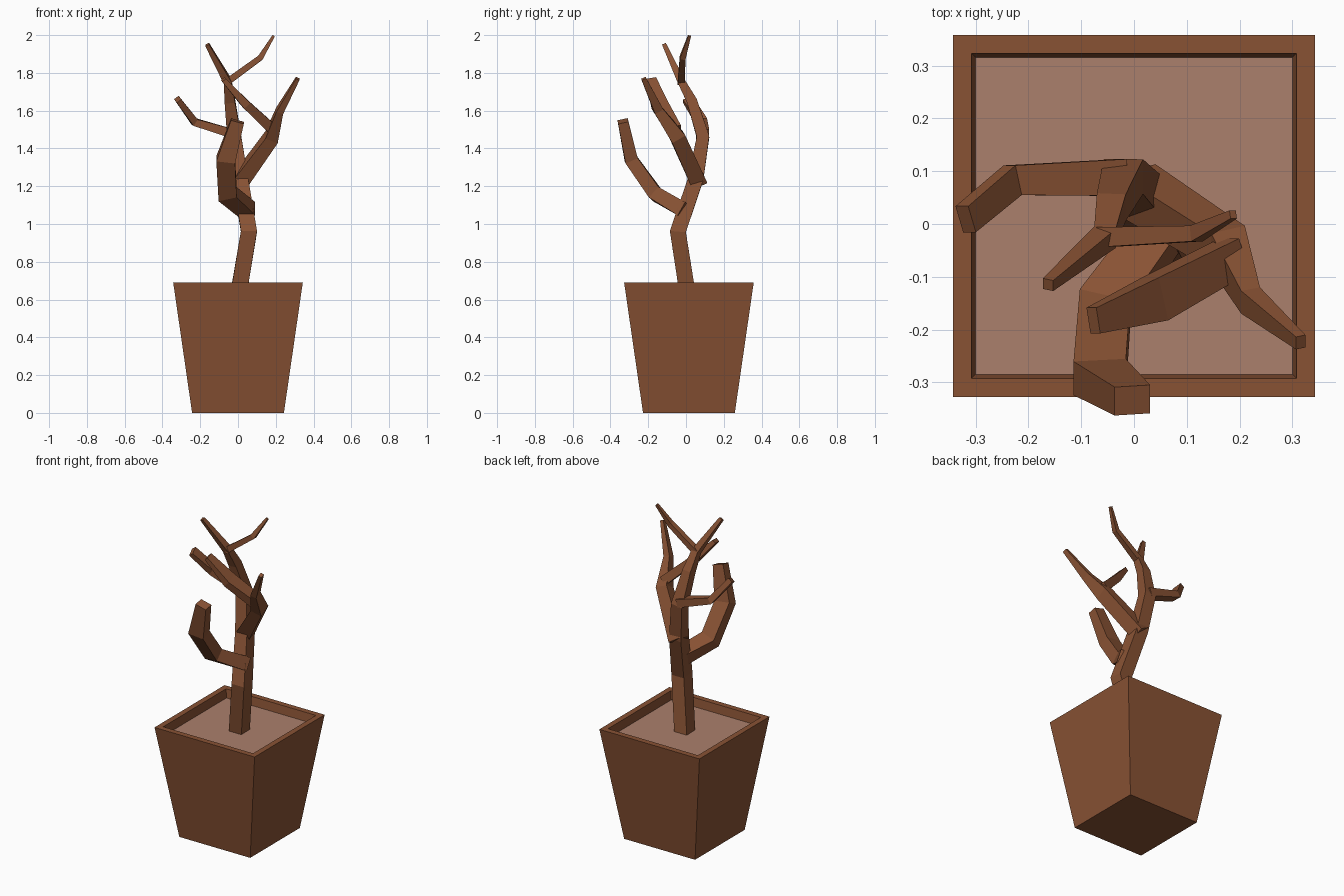
import bpy, bmesh
from mathutils import Vector

if "Cube" in bpy.data.objects:
    bpy.data.objects.remove(bpy.data.objects["Cube"])


def material(name, rgb):
    m = bpy.data.materials.new(name)
    m.diffuse_color = (*rgb, 1)
    m.use_nodes = True
    m.node_tree.nodes["Principled BSDF"].inputs["Base Color"].default_value = m.diffuse_color
    return m


brown = material("brown", (0.25, 0.085, 0.034))
earth = material("earth", (0.41, 0.215, 0.15))
CY = 0.0155  # pot centre in y


def add_object(name, bm, mat):
    bmesh.ops.recalc_face_normals(bm, faces=bm.faces)
    me = bpy.data.meshes.new(name)
    bm.to_mesh(me)
    bm.free()
    me.materials.append(mat)
    ob = bpy.data.objects.new(name, me)
    bpy.context.collection.objects.link(ob)
    return ob


def skin(bm, rings):
    """Join successive four-sided rings with quads."""
    for a, b in zip(rings, rings[1:]):
        for i in range(4):
            j = (i + 1) % 4
            bm.faces.new((a[i], a[j], b[j], b[i]))


def square(bm, half, z):
    return [bm.verts.new((x * half, CY + y * half, z))
            for x, y in ((-1, -1), (1, -1), (1, 1), (-1, 1))]


def branch(name, ref, path):
    """Tapered four-sided limb; path rows are x, y, z, width along ref, depth."""
    bm = bmesh.new()
    pts = [Vector(p[:3]) for p in path]
    rings = []
    for i, p in enumerate(pts):
        t = Vector()
        if i > 0:
            t += (p - pts[i - 1]).normalized()
        if i < len(pts) - 1:
            t += (pts[i + 1] - p).normalized()
        t.normalize()
        u = Vector(ref)
        u = (u - t * u.dot(t)).normalized()
        v = t.cross(u)
        w, d = path[i][3] / 2, path[i][4] / 2
        rings.append([bm.verts.new(p + u * a * w + v * b * d)
                      for a, b in ((-1, -1), (1, -1), (1, 1), (-1, 1))])
    skin(bm, rings)
    bm.faces.new(rings[0])
    bm.faces.new(rings[-1])
    return add_object(name, bm, brown)


# Tapered square pot with a rim and recessed inside
bm = bmesh.new()
pot = [square(bm, h, z) for h, z in
       ((0.243, 0), (0.343, 0.69), (0.308, 0.69), (0.300, 0.635))]
skin(bm, pot)
bm.faces.new(pot[0])
bm.faces.new(pot[-1])
add_object("pot", bm, brown)

# Soil surface
bm = bmesh.new()
bm.faces.new(square(bm, 0.3005, 0.638))
soil = add_object("soil", bm, earth)

# Trunk, bending up to the topmost left tip
branch("trunk", (1, 0, 0), [
    (0.001, 0.010, 0.62, 0.085, 0.085), (0.058, -0.043, 0.96, 0.085, 0.085),
    (0.012, 0.052, 1.24, 0.08, 0.08), (-0.02, 0.09, 1.46, 0.075, 0.066),
    (-0.043, 0.032, 1.65, 0.055, 0.055), (-0.055, -0.025, 1.755, 0.042, 0.04),
    (-0.163, -0.115, 1.95, 0.022, 0.022)])

# Low front branch
branch("front_branch", (1, 0, 0), [
    (0.055, -0.005, 1.07, 0.085, 0.08), (-0.055, -0.160, 1.158, 0.10, 0.075),
    (-0.065, -0.290, 1.34, 0.10, 0.07), (-0.003, -0.334, 1.545, 0.07, 0.055)])

# Right branch with its inward fork
branch("right_branch", (1, 0, 0), [
    (0.005, 0.065, 1.22, 0.085, 0.085), (0.178, -0.045, 1.46, 0.07, 0.08),
    (0.221, -0.145, 1.60, 0.038, 0.05), (0.316, -0.224, 1.77, 0.02, 0.026)])
branch("right_fork", (0, 1, 0), [
    (0.19, -0.06, 1.495, 0.07, 0.055), (0.04, -0.142, 1.635, 0.085, 0.045),
    (-0.077, -0.183, 1.765, 0.05, 0.025)])

# Left branch
branch("left_branch", (0, 1, 0), [
    (-0.02, 0.088, 1.475, 0.07, 0.05), (-0.23, 0.083, 1.54, 0.058, 0.04),
    (-0.319, 0.009, 1.66, 0.055, 0.03)])

# Top right twig
branch("top_twig", (0, 1, 0), [
    (-0.06, -0.025, 1.75, 0.038, 0.036), (0.118, -0.018, 1.88, 0.03, 0.03),
    (0.188, 0.018, 1.995, 0.016, 0.014)])
